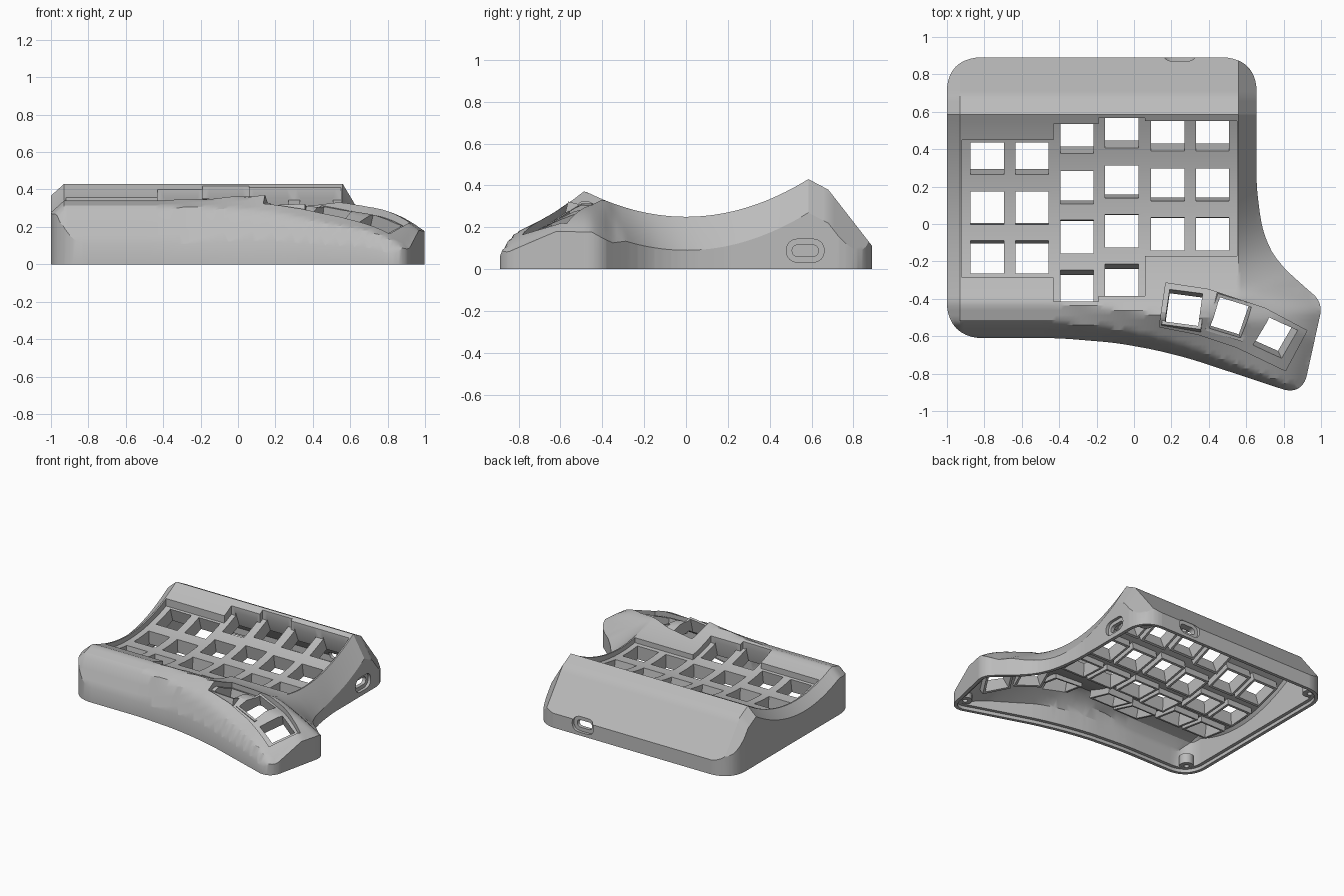
import bpy, bmesh, math
from mathutils import Vector, Matrix

if bpy.data.objects.get("Cube"):
    bpy.data.objects.remove(bpy.data.objects["Cube"])

grey = bpy.data.materials.new("plain grey")
grey.use_nodes = True
grey.diffuse_color = (0.5, 0.5, 0.5, 1)
grey.node_tree.nodes["Principled BSDF"].inputs["Base Color"].default_value = (0.5, 0.5, 0.5, 1)


def lerp(table, v):
    if v <= table[0][0]:
        return table[0][1]
    for (a, p), (b, q) in zip(table, table[1:]):
        if v <= b:
            return p + (q - p) * (v - a) / (b - a)
    return table[-1][1]


def soft(table, v):
    return sum(lerp(table, v + k * 0.02) for k in range(-3, 4)) / 7


# Plan edges: right side x over y, front side y over x, front lip height over x
RIGHT = [(-.89, .9), (-.42, 1.01), (-.3, .87), (-.2, .765), (-.1, .71), (0, .68), (.2, .655), (1, .655)]
FRONT = [(-1, -.61), (-.4, -.61), (-.1, -.635), (.1, -.67), (.3, -.72), (.8, -.885), (1, -.95)]
LIP = [(-.35, .31), (0, .29), (.2, .265), (.4, .225), (.6, .19), (.8, .165)]


def height(x, y):
    """Outer top surface: a bowl, falling away to the walls and the thumb wing."""
    z = 0.25 + 0.526 * y * y
    if y < 0:
        z = min(z, 0.38 - 0.12 * (x - 0.14))
    z = min(z, 0.43 - 0.53 * (y - 0.585), 0.38 - 1.286 * (y - 0.68))
    d = y - soft(FRONT, x)
    w = lerp([(-.3, .08), (.8, .03)], x)
    rise = lerp([(-.4, .32), (.14, .75), (.8, .4)], x)
    z = min(z, soft(LIP, x) + (rise * (d - w) if d > w else 2.5 * (d - w)))
    t = min(1, max(0, (x - 0.56) / (soft(RIGHT, y) - 0.56)))
    z -= lerp([(-.45, .1), (-.35, .16)], y) * t ** lerp([(-.48, 3), (-.35, 1)], y)
    return max(0.06, z - 0.9 * max(0, -0.93 - x))


def plate(x, y):
    return 0.215 + 0.42 * y * y


def thumb_plate(x, y):
    return height(x, y) - 0.04


def rounded(corners):
    """Polygon from (x, y, radius) corners."""
    out = []
    n = len(corners)
    for i, (x, y, r) in enumerate(corners):
        p = Vector((x, y))
        if not r:
            out.append(p)
            continue
        a = p + (Vector(corners[i - 1][:2]) - p).normalized() * r
        b = p + (Vector(corners[(i + 1) % n][:2]) - p).normalized() * r
        for k in range(9):
            s = k / 8
            out.append(a * (1 - s) ** 2 + p * 1.6 * s * (1 - s) + (a + b) * .2 * s * (1 - s) + b * s * s)
    return out


def outline(inset=0):
    c = [(-1, .89, .16), (.655, .89, .16)]
    c += [(soft(RIGHT, y), y, 0) for y in [.25 - .04 * i for i in range(16)]]
    c += [(1.01, -.42, .06), (.9, -.918, .1)]
    c += [(x, soft(FRONT, x), 0) for x in [.74 - .06 * i for i in range(21)]]
    c += [(-1, -.61, .17)]
    p = rounded(c)
    out = []
    for i, q in enumerate(p):
        a = (q - p[i - 1]).normalized()
        b = (p[(i + 1) % len(p)] - q).normalized()
        d = (a + b).normalized()
        out.append(q + Vector((d.y, -d.x)) * inset)
    return out


def finish(bm, name):
    bmesh.ops.recalc_face_normals(bm, faces=bm.faces)
    me = bpy.data.meshes.new(name)
    bm.to_mesh(me)
    bm.free()
    ob = bpy.data.objects.new(name, me)
    bpy.context.collection.objects.link(ob)
    me.materials.append(grey)
    return ob


def slab(name, poly, zf, flat, step):
    """Solid between a curved surface zf(x, y) and a flat level."""
    bm = bmesh.new()
    bm.faces.new([bm.verts.new((p[0], p[1], 0)) for p in poly])
    for axis, extra in ((0, (-.93, .56)), (1, (.585, .68))):
        lo, hi = min(p[axis] for p in poly), max(p[axis] for p in poly)
        cuts = [lo + step * (i + 0.47) for i in range(int((hi - lo) / step))]
        cuts = [c for c in cuts if all(abs(c - e) > step / 3 for e in extra)]
        for c in cuts + [e for e in extra if lo < e < hi]:
            no = Vector((1 - axis, axis, 0))
            bmesh.ops.bisect_plane(bm, geom=bm.verts[:] + bm.edges[:] + bm.faces[:],
                                   plane_co=no * c, plane_no=no, dist=1e-5)
    new = bmesh.ops.extrude_face_region(bm, geom=bm.faces[:], use_keep_orig=True)["geom"]
    base = set(v for v in new if isinstance(v, bmesh.types.BMVert))
    for v in bm.verts:
        v.co.z = flat if v in base else zf(v.co.x, v.co.y)
    bmesh.ops.dissolve_faces(bm, faces=[f for f in new if isinstance(f, bmesh.types.BMFace)])
    return finish(bm, name)


def boolean(target, tool, op):
    tool.hide_render = True
    m = target.modifiers.new(op, "BOOLEAN")
    m.operation, m.object, m.solver = op, tool, "EXACT"
    bpy.context.view_layer.objects.active = target
    bpy.ops.object.modifier_apply(modifier=m.name)
    bpy.data.objects.remove(tool)


def boxes(name, frames, size, top, bottom):
    bm = bmesh.new()
    for f in frames:
        shape = Matrix.Translation((0, 0, (top + bottom) / 2)) @ Matrix.Diagonal((size, size, top - bottom, 1))
        bmesh.ops.create_cube(bm, size=1, matrix=f @ shape)
    return finish(bm, name)


def key_frame(x, y, zf, turn=0):
    """Placement on a surface, tilted to its slope."""
    h = 0.06
    n = Vector((zf(x - h, y) - zf(x + h, y), zf(x, y - h) - zf(x, y + h), 2 * h)).normalized()
    side = Vector((math.cos(turn), math.sin(turn), 0))
    side = (side - n * side.dot(n)).normalized()
    m = Matrix((side, n.cross(side), n)).transposed().to_4x4()
    return Matrix.Translation((x, y, zf(x, y))) @ m


def port(name, centre, size, depth, turn):
    """Rounded port cutter pointing through a wall."""
    w, h = size[0] / 2, size[1] / 2
    pts = rounded([(sx * w, sy * h, h * .9) for sx, sy in ((-1, -1), (1, -1), (1, 1), (-1, 1))])
    bm = bmesh.new()
    f = bm.faces.new([bm.verts.new((p.x, -depth, p.y)) for p in pts])
    ext = bmesh.ops.extrude_face_region(bm, geom=[f], use_keep_orig=True)["geom"]
    for v in ext:
        if isinstance(v, bmesh.types.BMVert):
            v.co.y = depth
    bm.transform(Matrix.Translation(centre) @ Matrix.Rotation(turn, 4, "Z"))
    return finish(bm, name)


def posts(name, radius, low, high):
    bm = bmesh.new()
    for x, y in ((-.91, .8), (.565, .8), (-.9, -.51), (.85, -.8)):
        bmesh.ops.create_cone(bm, cap_ends=True, segments=20, radius1=radius, radius2=radius,
                              depth=high - low, matrix=Matrix.Translation((x, y, (low + high) / 2)))
    return finish(bm, name)


# Case shell, open below
case = slab("keyboard_case", outline(), height, 0, 0.026)
boolean(case, slab("cavity", outline(.05), lambda x, y: max(.04, height(x, y) - .1), -.1, .045), "DIFFERENCE")
boolean(case, slab("base_lip", outline(.025), lambda x, y: .025, -.1, 2), "DIFFERENCE")

# Stepped key plate and thumb plate recesses
columns = [(-.92, -.43, .45, -.285), (-.43, -.19, .535, -.415), (-.19, .06, .568, -.385), (.06, .55, .552, -.17)]
steps = [(x, top) for a, b, top, low in columns for x in (a, b)]
steps += [(x, low) for a, b, top, low in reversed(columns) for x in (b, a)]
boolean(case, slab("plate_recess", steps, plate, .7, .04), "DIFFERENCE")
thumb = [(.17, -.315), (.4, -.35), (.7, -.45), (.925, -.57), (.81, -.785), (.55, -.66), (.34, -.59), (.135, -.55)]
boolean(case, slab("thumb_recess", thumb, thumb_plate, .7, .03), "DIFFERENCE")

# Key openings with sleeves below
layout = [(-.785, .35, 3), (-.545, .35, 3), (-.305, .46, 4), (-.065, .49, 4), (.18, .475, 3), (.42, .475, 3)]
keys = [key_frame(x, y - .264 * i, plate) for x, y, n in layout for i in range(n)]
for x, y, a in ((.267, -.443, -8), (.517, -.505, -19), (.757, -.61, -30)):
    keys.append(key_frame(x, y, thumb_plate, math.radians(a)))
boolean(case, boxes("key_sleeves", keys, .212, -.02, -.1), "UNION")
boolean(case, posts("screw_posts", .05, .026, .1), "UNION")
boolean(case, boxes("key_holes", keys, .178, .12, -.17), "DIFFERENCE")
boolean(case, posts("screw_holes", .018, -.02, .08), "DIFFERENCE")

# Ports in the right and back walls
for centre, turn in (((.655, .57, .088), math.pi / 2), ((.245, .89, .08), 0)):
    boolean(case, port("port_recess", centre, (.18, .11), .022, turn), "DIFFERENCE")
    boolean(case, port("port_hole", centre, (.125, .055), .12, turn), "DIFFERENCE")

bpy.ops.object.select_all(action="DESELECT")
case.select_set(True)
bpy.context.view_layer.objects.active = case
bpy.ops.object.shade_smooth_by_angle(angle=math.radians(28))
